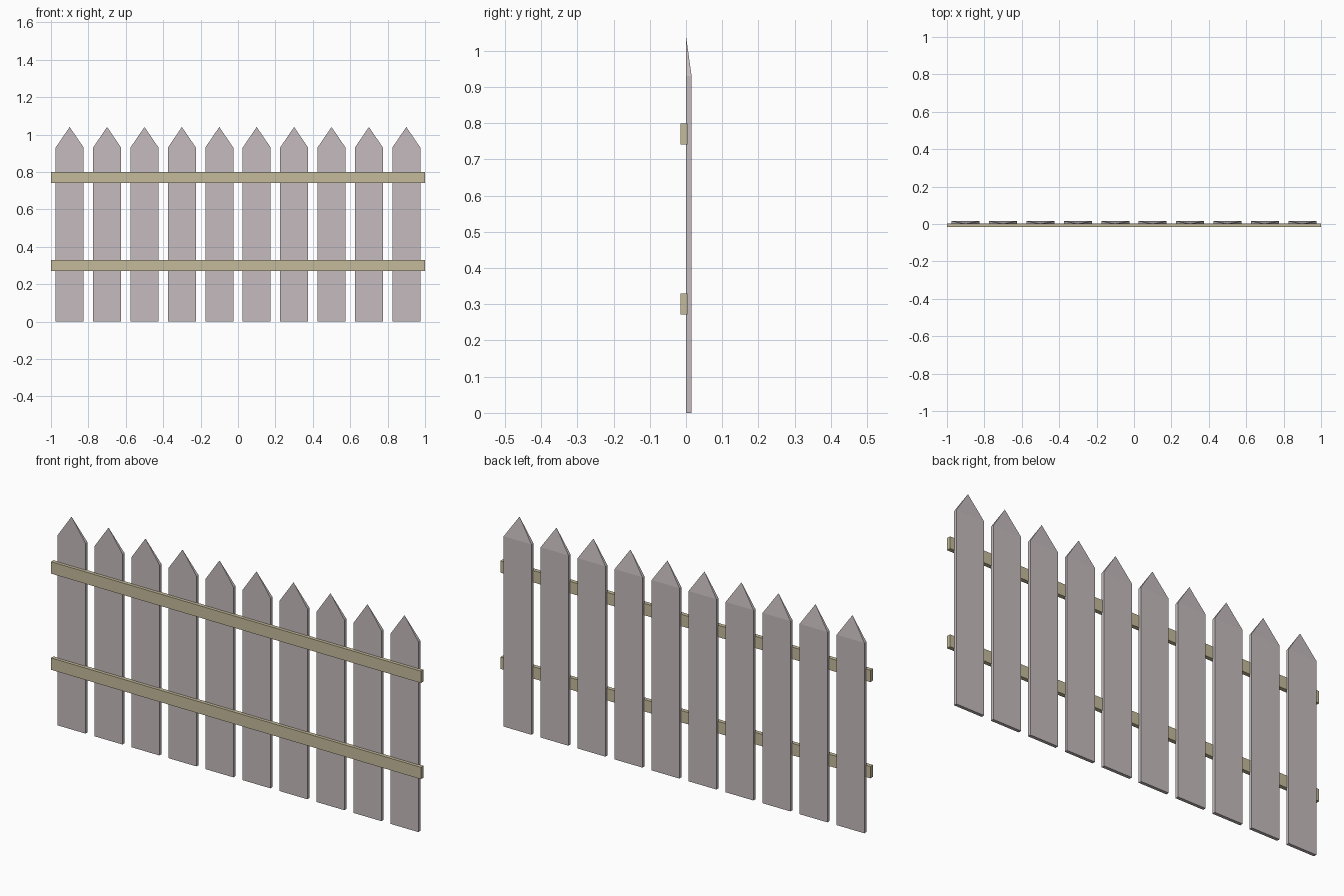
import bpy

if "Cube" in bpy.data.objects:
    bpy.data.objects.remove(bpy.data.objects["Cube"])

THICK = 0.0155      # picket depth
HALF_W = 0.075      # picket half width
SHOULDER = 0.93
PEAK = 1.04


def material(name, rgb):
    m = bpy.data.materials.new(name)
    m.diffuse_color = (*rgb, 1)
    m.use_nodes = True
    m.node_tree.nodes["Principled BSDF"].inputs["Base Color"].default_value = m.diffuse_color
    return m


def add_object(name, mesh, loc):
    ob = bpy.data.objects.new(name, mesh)
    ob.location = loc
    bpy.context.collection.objects.link(ob)
    return ob


def box(name, size, loc, mat):
    bpy.ops.mesh.primitive_cube_add(size=1, location=loc)
    ob = bpy.context.object
    ob.name = name
    ob.scale = size
    bpy.ops.object.transform_apply(location=False, rotation=False, scale=True)
    ob.data.materials.append(mat)
    return ob


picket_paint = material("picket_wood", (0.56, 0.50, 0.51))
rail_paint = material("rail_wood", (0.56, 0.50, 0.33))

# Picket: a board whose back leans forward to a single front apex
w, t = HALF_W, THICK
verts = [(x, y, z) for z in (0, SHOULDER)
         for x, y in ((-w, 0), (w, 0), (w, t), (-w, t))] + [(0, 0, PEAK)]
faces = [(3, 2, 1, 0)]
for i in range(4):
    j = (i + 1) % 4
    faces.append((i, j, j + 4, i + 4))   # board sides
    if i:
        faces.append((i + 4, j + 4, 8))  # pointed tip
faces.append((4, 5, 8))                  # front of tip
picket = bpy.data.meshes.new("picket")
picket.from_pydata(verts, [], faces)
picket.materials.append(picket_paint)

for i in range(10):
    add_object(f"picket_{i + 1}", picket, (-0.9 + 0.2 * i, 0, 0))

# Two horizontal rails across the front
for name, z in (("lower_rail", 0.30), ("upper_rail", 0.77)):
    box(name, (2.0, 0.0195, 0.058), (0, -0.00575, z), rail_paint)
